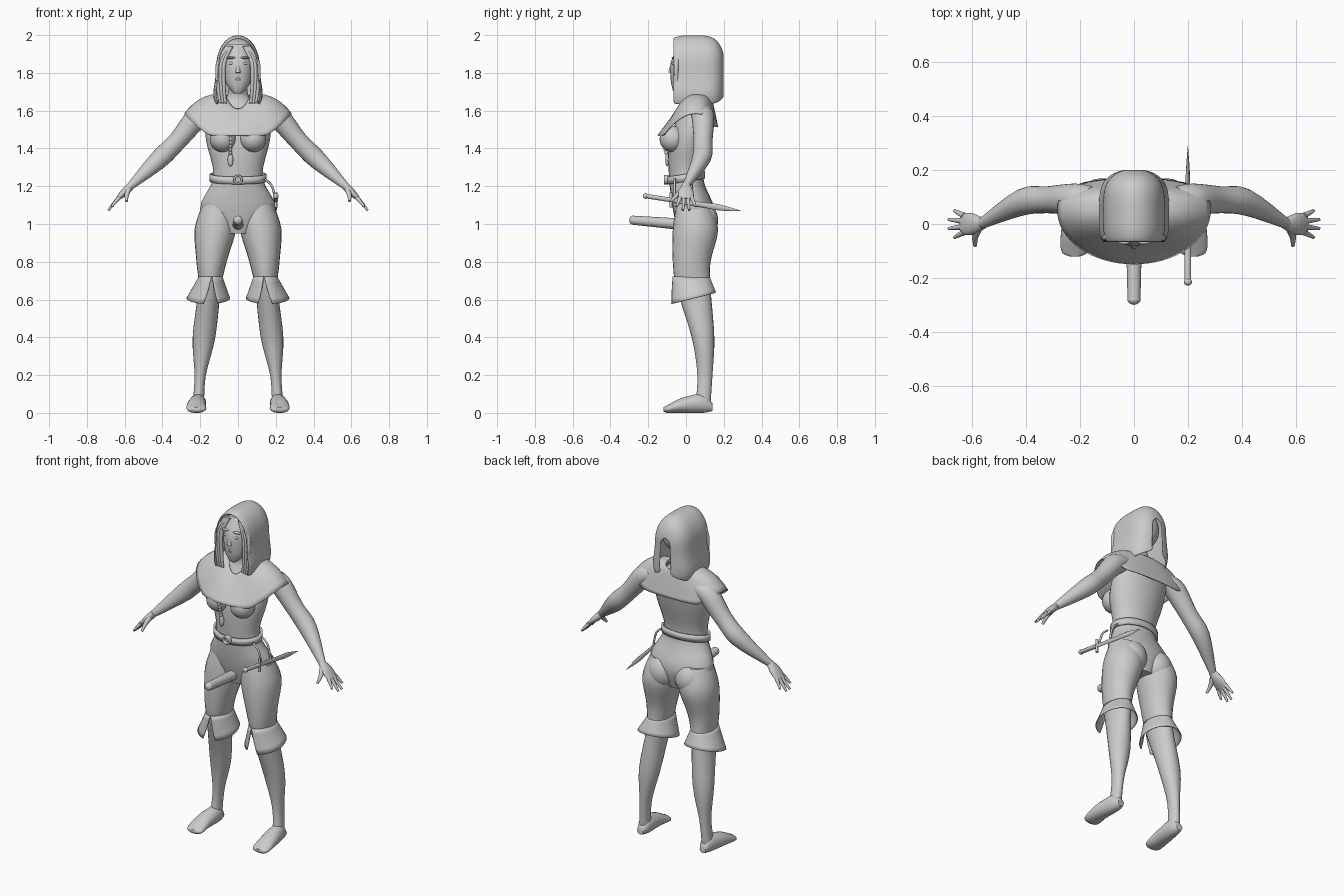
import bpy, bmesh, math
from math import sin, cos, pi, copysign
from mathutils import Vector, Matrix

cube = bpy.data.objects.get("Cube")
if cube:
    bpy.data.objects.remove(cube, do_unlink=True)

grey = bpy.data.materials.new("light_grey")
grey.use_nodes = True
tone = (0.6, 0.6, 0.6, 1)
grey.diffuse_color = tone
grey.node_tree.nodes["Principled BSDF"].inputs["Base Color"].default_value = tone

across, along, up = Vector((1, 0, 0)), Vector((0, 1, 0)), Vector((0, 0, 1))


def finish(name, bm, mirror=False, thickness=0, subsurf=0):
    bmesh.ops.recalc_face_normals(bm, faces=bm.faces)
    mesh = bpy.data.meshes.new(name)
    bm.to_mesh(mesh)
    bm.free()
    mesh.materials.append(grey)
    ob = bpy.data.objects.new(name, mesh)
    bpy.context.collection.objects.link(ob)
    bpy.ops.object.select_all(action="DESELECT")
    bpy.context.view_layer.objects.active = ob
    ob.select_set(True)
    bpy.ops.object.shade_smooth_by_angle(angle=math.radians(50))
    if thickness:
        ob.modifiers.new("thickness", "SOLIDIFY").thickness = thickness
    if subsurf:
        smooth = ob.modifiers.new("smooth", "SUBSURF")
        smooth.levels = smooth.render_levels = subsurf
    if mirror:
        ob.modifiers.new("mirror", "MIRROR")


def skin(bm, rows, closed):
    """Bridge rows of points into a tube or an open sheet."""
    rows = [[bm.verts.new(point) for point in row] for row in rows]
    for low, high in zip(rows, rows[1:]):
        for i in range(len(low) if closed else len(low) - 1):
            j = (i + 1) % len(low)
            bm.faces.new((low[i], low[j], high[j], high[i]))
    return rows


def sheet(name, point, columns, steps, closed=False, **options):
    """Surface swept by point(a, t), with a and t running from zero to one."""
    bm = bmesh.new()
    count = columns if closed else columns + 1
    skin(bm, [[point(i / columns, t / steps) for i in range(count)]
              for t in range(steps + 1)], closed)
    finish(name, bm, **options)


def spline(rings, steps=4):
    """Pass a smooth curve through sparse rings."""
    keys = [Vector(ring) for ring in rings]
    keys = keys[:1] + keys + keys[-1:]
    result = []
    for a, b, c, d in zip(keys, keys[1:], keys[2:], keys[3:]):
        for step in range(steps):
            t = step / steps
            result.append(b + (c - a) * (t / 2) + (a * 2 - b * 5 + c * 4 - d) * (t * t / 2)
                          + (b * 3 - a - c * 3 + d) * (t ** 3 / 2))
    return result + [keys[-1]]


def loft(name, rings, u=across, v=along, sides=24, mirror=False):
    """Ellipses (x, y, z, radius on u, radius on v); x may be left out at the centre."""
    rings = spline([ring if len(ring) == 5 else (0, *ring) for ring in rings])
    angles = [math.tau * i / sides for i in range(sides)]
    bm = bmesh.new()
    rows = skin(bm, [[Vector(r[:3]) + u * r[3] * cos(a) + v * r[4] * sin(a)
                      for a in angles] for r in rings], True)
    bm.faces.new(rows[0])
    bm.faces.new(rows[-1])
    finish(name, bm, mirror)


def ball(name, centre, size, mirror=False):
    bm = bmesh.new()
    matrix = Matrix.Translation(centre) @ Matrix.Diagonal((*size, 1))
    bmesh.ops.create_uvsphere(bm, u_segments=24, v_segments=14, radius=1, matrix=matrix)
    finish(name, bm, mirror)


def rod(name, points, start, end, mirror=False):
    """Round bar through points, tapering from start radius to end radius."""
    points = [Vector(point) for point in points]
    axis = (points[-1] - points[0]).normalized()
    u = axis.cross(along if abs(axis.y) < 0.6 else across).normalized()
    last = len(points) - 1
    radii = [start + (end - start) * i / last for i in range(last + 1)]
    loft(name, [(*p, r, r) for p, r in zip(points, radii)], u, axis.cross(u), 12, mirror)


# Torso, chest and seat
loft("torso", [
    (.04, .95, .08, .08), (.04, 1.08, .2, .11), (0, 1.25, .13, .09),
    (.02, 1.45, .17, .11), (.06, 1.58, .16, .09), (.06, 1.67, .06, .05),
    (.03, 1.76, .05, .05)])
ball("chest", (.08, -.07, 1.45), (.07, .07, .07), mirror=True)
ball("seat", (.09, .08, 1.02), (.09, .09, .1), mirror=True)

# Legs and feet
loft("leg", [
    (.1, .04, 1.1, .09, .09), (.12, .05, .97, .11, .12), (.14, .03, .8, .08, .1),
    (.15, .04, .66, .06, .09), (.18, .09, .4, .06, .06), (.2, .1, .2, .03, .04),
    (.21, .09, .05, .03, .04)], mirror=True)
loft("foot", [
    (.21, .14, .03, .02, .02), (.21, .09, .05, .04, .05), (.22, -.02, .04, .05, .04),
    (.22, -.1, .02, .05, .02), (.22, -.12, .02, .02, .01)], across, up, mirror=True)

# Arms and hands
slope = along.cross((across - up).normalized())
loft("arm", [
    (.15, .08, 1.6, .06, .05), (.22, .09, 1.56, .06, .06), (.32, .09, 1.44, .05, .05),
    (.42, .08, 1.34, .05, .05), (.57, 0, 1.2, .02, .02)], along, slope, mirror=True)
loft("palm", [(.56, 0, 1.21, .02, .02), (.6, 0, 1.17, .04, .02), (.64, 0, 1.13, .04, .01)],
     along, slope, mirror=True)
for i, finger in enumerate(("little", "ring", "middle", "index")):
    spread = 1.5 - i
    shorter = spread * spread / 100
    knuckle = Vector((.63, spread / 50, 1.14))
    fingertip = Vector((.69 - shorter, spread / 30, 1.07 + shorter))
    rod(finger + "_finger", [knuckle, knuckle.lerp(fingertip, .5), fingertip],
        .012, .006, mirror=True)
rod("thumb", [(.58, -.02, 1.18), (.59, -.05, 1.15), (.59, -.08, 1.12)], .016, .007, mirror=True)

# Head and face
loft("head", [(-.04, 1.69, .02, .02), (-.03, 1.71, .04, .04), (-.01, 1.76, .07, .07),
              (.01, 1.86, .08, .09), (.03, 1.95, .06, .06)])
ball("hair_cap", (0, .06, 1.87), (.1, .1, .11))
rod("nose", [(0, -.07, 1.86), (0, -.08, 1.8)], .008, .014)
ball("eye", (.034, -.064, 1.85), (.015, .012, .009), mirror=True)
ball("brow", (.036, -.064, 1.88), (.026, .012, .006), mirror=True)
for lip, height in (("upper_lip", 1.773), ("lower_lip", 1.762)):
    ball(lip, (0, -.07, height), (.022, .012, .006))
for i, lock in enumerate(("inner", "middle", "outer")):
    x = .075 + .015 * i
    rod(lock + "_hair_lock", [(x / 2, -.03, 1.94), (x, -.05, 1.85), (x, -.05, 1.72),
                              (x * .9, -.05, 1.64)], .014, .008, mirror=True)


# Hood: arched sections that close over the back of the head
def hood_point(a, t):
    s = sin(-.72 + 2.1 * t)
    swell = math.sqrt(1 - s ** 4)
    width, brow = .115 * swell, 1.84
    k = 4 * a - 2
    if abs(k) <= 1:
        return (width * sin(k * pi / 2), .04 + .165 * s, brow + .16 * swell * cos(k * pi / 2))
    drop = abs(k) - 1
    flare = 1 + .14 * sin(3 * drop * drop)
    return (copysign(width * flare, k), .04 + .165 * s, brow - drop * (.15 + .06 * swell))


sheet("hood", hood_point, 32, 12, thickness=.006, subsurf=1)


# Shoulder cape: from the neckline to a hem that dips at front and back
def cape_point(a, t):
    s, c = sin(math.tau * a), cos(math.tau * a)
    front = c > 0
    power = 1 if front else .75
    depth = .2 if front else .12
    dip = min(1, 1.4 * c * c)
    neck = 1.69 - (.08 if front else .02) * c * c
    hem = 1.585 - (.115 if front else .07) * dip
    return ((.07 + .215 * t) * copysign(abs(s) ** power, s),
            .05 - (.085 + (depth - .085) * t) * copysign(abs(c) ** power, c),
            neck + (hem - neck) * t ** (1.15 + 1.5 * s * s))


sheet("shoulder_cape", cape_point, 64, 12, closed=True, thickness=.005)


# Flared knee cuffs, split at the front
def cuff_point(a, t):
    gap = .04 + .3 * t
    turn = gap + (math.tau - 2 * gap) * a - .12
    return (.145 + .012 * t + (.063 + .052 * t) * sin(turn),
            .027 + .012 * t - (.098 + .022 * t) * cos(turn),
            .722 - t * (.115 + .03 * cos(turn)))


sheet("knee_cuff", cuff_point, 40, 5, mirror=True, thickness=.005)


# Belt, buckle and hanging lace
def belt_point(a, t):
    turn = math.tau * a
    return (.15 * cos(turn), .1 * sin(turn), 1.225 + .04 * t + .015 * sin(turn))


sheet("belt", belt_point, 48, 1, closed=True, thickness=.01)
loft("buckle", [(-.09, 1.235, .025, .025), (-.115, 1.235, .025, .025),
                (-.115, 1.235, .015, .015), (-.1, 1.235, .015, .015)], across, up)
for i in range(5):
    ball(f"lace_knot_{i + 1}", (-.04, -.125 + i / 200, 1.45 - i / 55), (.009, .009, .012))
ball("lace_end", (-.04, -.1, 1.34), (.015, .01, .035))

# Plain tapered codpiece
rod("codpiece", [(0, -.04, 1), (0, -.16, 1.01), (0, -.28, 1.02)], .03, .024)
ball("codpiece_end", (0, -.28, 1.02), (.024, .02, .024))


# Dagger hung from the belt at the left hip
def on_dagger(y):
    return Vector((.2, y, 1.115 - .155 * y))


loft("dagger_blade", [(*on_dagger(y), height / 2, height) for y, height in (
    (-.08, .012), (.1, .014), (.18, .016), (.29, .001))], across, up, 8)
rod("dagger_grip", [on_dagger(-.21), on_dagger(-.08)], .012, .012)
ball("dagger_pommel", on_dagger(-.215), (.015, .014, .015))
guard = on_dagger(-.08)
rod("dagger_guard", [guard - up * .04, guard + up * .04], .008, .008)
for strap, y in (("front", -.06), ("back", .03)):
    rod(strap + "_dagger_strap", [(.14, y, 1.24), (.18, y, 1.2), on_dagger(y)], .006, .006)
